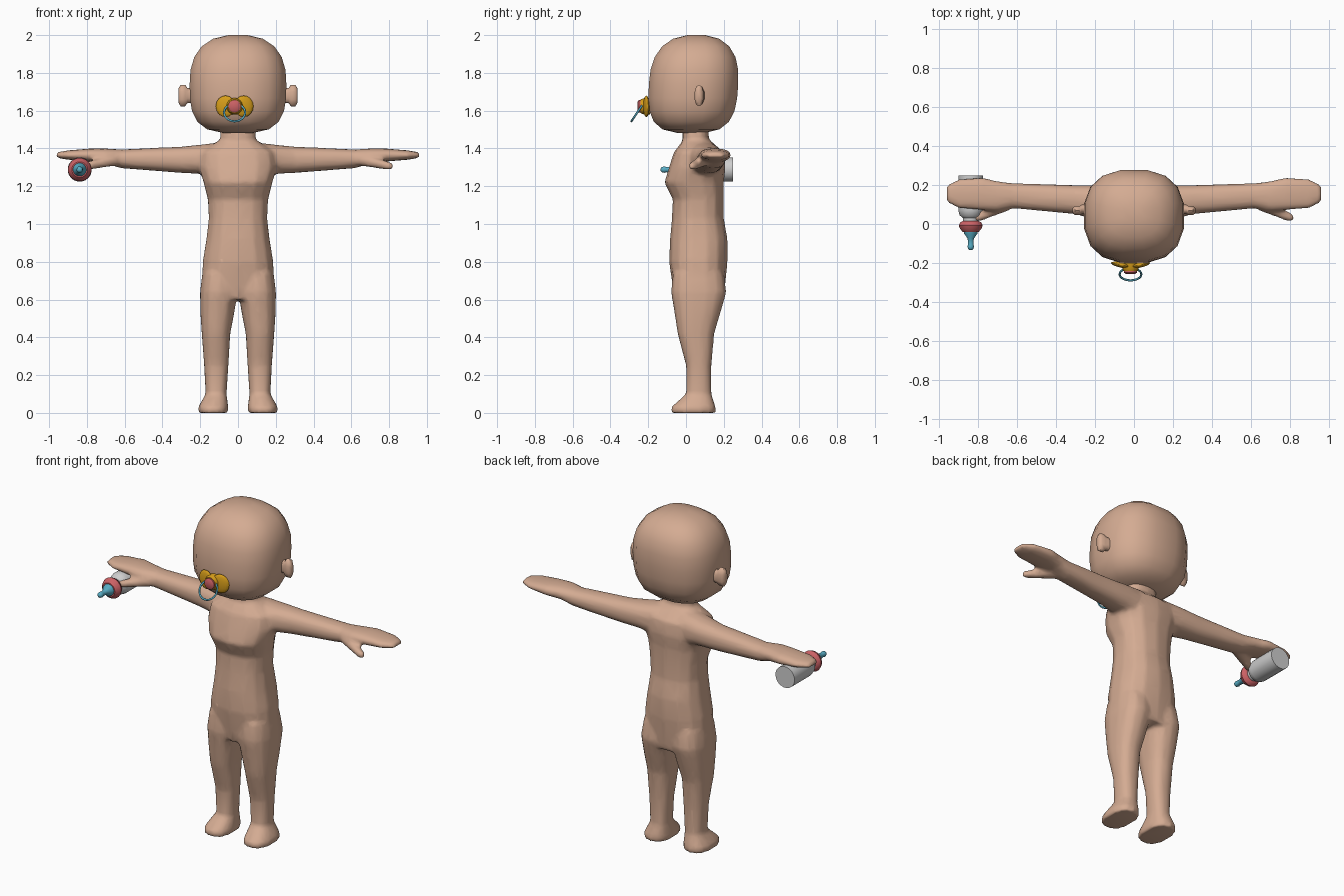
import bpy, bmesh, math
from mathutils import Matrix

cube = bpy.data.objects.get("Cube")
if cube:
    bpy.data.objects.remove(cube, do_unlink=True)


def material(name, red, green, blue):
    mat = bpy.data.materials.new(name)
    mat.use_nodes = True
    mat.diffuse_color = (red, green, blue, 1)
    shader = next(n for n in mat.node_tree.nodes if n.type == 'BSDF_PRINCIPLED')
    shader.inputs["Base Color"].default_value = (red, green, blue, 1)
    return mat


skin = material("skin", .66, .41, .29)
orange_plastic = material("orange plastic", .68, .34, .01)
soft_red = material("soft red", .6, .12, .13)
sky_blue = material("sky blue", .1, .42, .56)
bottle_grey = material("bottle grey", .62, .62, .62)


def rounded(cosine, power):
    """Push a circle coordinate outwards towards a rounded square."""
    return math.copysign(abs(cosine) ** (2 / power), cosine)


def loft(bm, axis, sections, power=2.4, sides=14, mirror=False):
    """Skin rounded sections; each is (position, low a, high a, low b, high b)."""
    for sign in ((1, -1) if mirror else (1,)):
        rings = []
        for t, a_low, a_high, b_low, b_high in sections:
            ring = []
            for i in range(sides):
                angle = math.tau * (i + .5) / sides
                a = (a_low + a_high + (a_high - a_low) * rounded(math.cos(angle), power)) / 2
                b = (b_low + b_high + (b_high - b_low) * rounded(math.sin(angle), power)) / 2
                x, y, z = {'X': (t, a, b), 'Y': (a, t, b), 'Z': (a, b, t)}[axis]
                ring.append(bm.verts.new((x * sign, y, z)))
            rings.append(ring)
        for lower, upper in zip(rings, rings[1:]):
            for i in range(sides):
                j = (i + 1) % sides
                bm.faces.new((lower[i], lower[j], upper[j], upper[i]))
        bm.faces.new(rings[0])
        bm.faces.new(rings[-1])


def finish(bm, name, mat, sharp_angle=40):
    bmesh.ops.recalc_face_normals(bm, faces=bm.faces)
    mesh = bpy.data.meshes.new(name)
    bm.to_mesh(mesh)
    bm.free()
    mesh.materials.append(mat)
    mesh.shade_smooth()
    mesh.set_sharp_from_angle(angle=math.radians(sharp_angle))
    obj = bpy.data.objects.new(name, mesh)
    bpy.context.collection.objects.link(obj)
    return obj


def turned(name, mat, x, z, profile):
    """Part turned around a front-to-back axis; profile is (y, radius)."""
    bm = bmesh.new()
    sections = [(y, x - r, x + r, z - r, z + r) for y, r in profile]
    loft(bm, 'Y', sections, power=2, sides=20)
    return finish(bm, name, mat)


# Torso: (height, half width, front, back)
torso = [
    (.6, .195, -.06, .2),
    (.8, .19, -.09, .22),
    (.92, .17, -.085, .22),
    (1.03, .157, -.075, .2),
    (1.13, .162, -.07, .2),
    (1.22, .185, -.115, .2),
    (1.3, .21, -.09, .21),
    (1.38, .2, -.065, .2),
    (1.45, .09, -.01, .12)]
bm = bmesh.new()
loft(bm, 'Z', [(z, -half, half, front, back) for z, half, front, back in torso])

# Neck
neck_outline = (-.095, .095, -.02, .12)
loft(bm, 'Z', [(height, *neck_outline) for height in (1.38, 1.52)])

# Legs and feet
sole = (.05, .212, -.08, .158)
ankle = (.06, .172, 0, .135)
loft(bm, 'Z', [
    (0, *sole),
    (.03, *sole),
    (.1, *ankle),
    (.25, .05, .18, 0, .135),
    (.42, .04, .193, -.045, .15),
    (.52, .02, .2, -.06, .18),
    (.64, 0, .203, -.08, .215),
    (.74, 0, .19, -.07, .2)], mirror=True)

# Arms ending in mitten hands
loft(bm, 'X', [
    (.08, 0, .19, 1.24, 1.435),
    (.2, .02, .2, 1.265, 1.42),
    (.3, .05, .2, 1.27, 1.41),
    (.62, .08, .21, 1.295, 1.395),
    (.7, .065, .22, 1.32, 1.4),
    (.78, .07, .24, 1.33, 1.4),
    (.9, .08, .23, 1.34, 1.39),
    (.96, .11, .2, 1.35, 1.38)], mirror=True)

# Thumbs
loft(bm, 'X', [
    (.64, .07, .14, 1.31, 1.37),
    (.8, .01, .06, 1.285, 1.33),
    (.82, .02, .045, 1.29, 1.32)], mirror=True)

# Blend the body parts into one continuous skin
body = finish(bm, "body", skin)
blend = body.modifiers.new("blend", 'REMESH')
blend.mode = 'VOXEL'
blend.voxel_size = .012
blend.use_smooth_shade = True
soften = body.modifiers.new("soften", 'SMOOTH')
soften.iterations = 5
thin = body.modifiers.new("thin", 'DECIMATE')
thin.ratio = .2

# Head: rounded block with a flatter chin and a domed crown
head_sections = []
steps = 10
for step in range(steps + 1):
    rise = -math.cos(math.pi * (step + .4) / (steps + .8))
    power = 3.2 if rise < 0 else 2.5
    spread = (1 - abs(rise) ** power) ** (1 / power)
    width, depth, middle = .26 * spread, .24 * spread, .04 + .015 * rise
    head_sections.append((1.741 + .261 * rise, -width, width, middle - depth, middle + depth))
bm = bmesh.new()
loft(bm, 'Z', head_sections, power=2.5, sides=16)
finish(bm, "head", skin, sharp_angle=60)

# Ears: a stem carrying a thicker rim
stem = (.05, .1, 1.64, 1.72)
rim = (.045, .093, 1.623, 1.737)
bm = bmesh.new()
loft(bm, 'X', [
    (.235, *stem), (.268, *stem), (.28, *rim), (.304, *rim),
    (.316, .055, .08, 1.645, 1.715)], sides=10, mirror=True)
finish(bm, "ears", skin, sharp_angle=50)

# Pacifier: two-lobed shield, boss, button and hanging ring
mouth_x, mouth_z = -.018, 1.623
bm = bmesh.new()
for side in (-1, 1):
    place = (Matrix.Translation((mouth_x + side * .048, -.21, mouth_z))
             @ Matrix.Rotation(side * .2, 4, 'Z')
             @ Matrix.Diagonal((.053, .014, .057, 1)))
    bmesh.ops.create_uvsphere(bm, u_segments=16, v_segments=8, radius=1, matrix=place)
finish(bm, "pacifier_shield", orange_plastic)
turned("pacifier_boss", orange_plastic, mouth_x, mouth_z,
       [(-.19, .045), (-.225, .043), (-.242, .036)])
turned("pacifier_button", soft_red, mouth_x, mouth_z,
       [(-.23, .033), (-.25, .033), (-.256, .025)])
bpy.ops.mesh.primitive_torus_add(
    location=(mouth_x, -.258, 1.59), rotation=(math.radians(56), 0, 0),
    major_radius=.056, minor_radius=.0055, major_segments=24, minor_segments=8)
ring = bpy.context.object
ring.name = "pacifier_ring"
ring.data.materials.append(sky_blue)
ring.data.shade_smooth()

# Feeding bottle held in the right hand
grip_x, grip_z = -.838, 1.288
turned("bottle", bottle_grey, grip_x, grip_z,
       [(.25, .064), (.07, .064), (.045, .058), (.03, .04), (0, .04)])
turned("bottle_collar", soft_red, grip_x, grip_z,
       [(.015, .042), (.008, .055), (-.008, .062), (-.024, .056), (-.04, .042)])
turned("bottle_teat", sky_blue, grip_x, grip_z,
       [(-.035, .036), (-.05, .034), (-.075, .016), (-.105, .014),
        (-.115, .017), (-.128, .014), (-.134, .006)])
